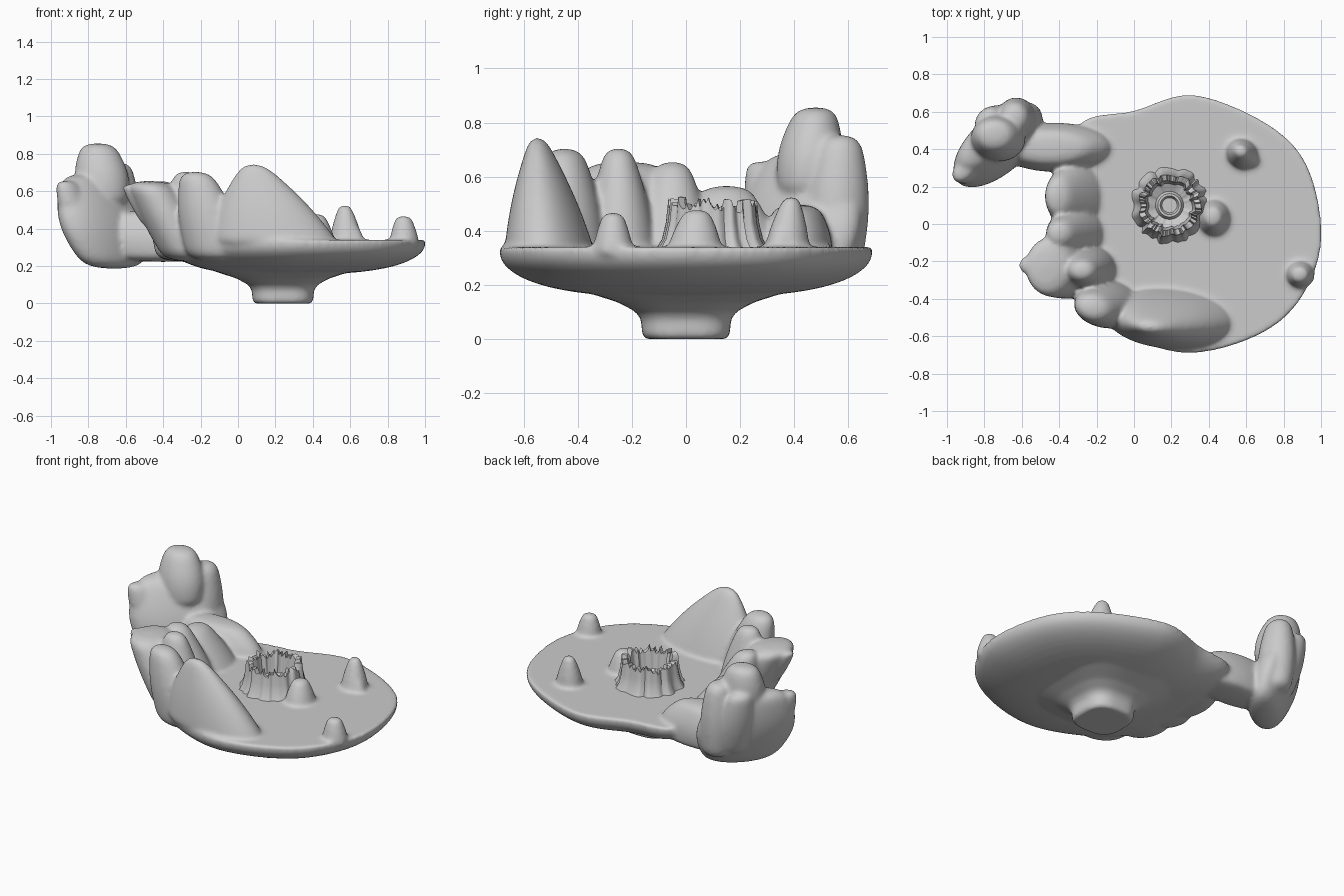
import bpy, bmesh, math, random
from mathutils import Vector, Matrix, noise

if "Cube" in bpy.data.objects:
    bpy.data.objects.remove(bpy.data.objects["Cube"])
random.seed(4)

def loft(name, rings):
    """Skin a stack of equal-length closed rings and cap both ends."""
    bm = bmesh.new()
    vs = [[bm.verts.new(p) for p in r] for r in rings]
    n = len(vs[0])
    for a, b in zip(vs, vs[1:]):
        for i in range(n):
            j = (i + 1) % n
            bm.faces.new((a[i], a[j], b[j], b[i]))
    bm.faces.new(vs[0][::-1])
    bm.faces.new(vs[-1])
    bmesh.ops.recalc_face_normals(bm, faces=bm.faces)
    me = bpy.data.meshes.new(name)
    bm.to_mesh(me)
    bm.free()
    ob = bpy.data.objects.new(name, me)
    bpy.context.collection.objects.link(ob)
    return ob

def circle(n):
    return [Vector((math.cos(math.tau * i / n), math.sin(math.tau * i / n), 0)) for i in range(n)]

def rock(name, foot, tip, rx, ry, taper=.25, bulge=.1, rot=0):
    """Leaning elliptical rock that swells, then narrows to its tip."""
    turn = Matrix.Rotation(math.radians(rot), 3, 'Z')
    rings = []
    for k in range(6):
        t = k / 5
        mid = Vector(foot).lerp(Vector(tip), t)
        w = 1 + (taper - 1) * t + bulge * math.sin(math.pi * t)
        rings.append([mid + turn @ Vector((p.x * rx * w, p.y * ry * w, 0)) for p in circle(14)])
    ob = loft(name, rings)
    ob.modifiers.new("round", 'SUBSURF').levels = 2
    return ob

# plate outline, counter-clockwise, filled in with a smooth spline
OUT = [Vector(p) for p in [(.99, -.17), (.95, .25), (.75, .51), (.33, .688), (0, .605), (-.3, .52),
                           (-.36, .1), (-.34, -.3), (-.12, -.545), (.3, -.69), (.77, -.53)]]

def outline(k=8):
    pts, m = [], len(OUT)
    for i in range(m):
        a, b, c, d = (OUT[(i + o) % m] for o in (-1, 0, 1, 2))
        for t in [q / k for q in range(k)]:
            pts.append(.5 * (2 * b + (c - a) * t + (2 * a - 5 * b + 4 * c - d) * t * t
                             + (3 * b - a - 3 * c + d) * t ** 3))
    return pts

# plate: flat top, superelliptic bowl underneath
C = Vector((.24, 0))
rings = []
for k in range(13):
    s = .3 + .7 * math.sin(math.pi / 2 * k / 12)
    z = .32 - .165 * math.sqrt(max(0, 1 - s ** 3))
    rings.append([((C + (p - C) * s).to_3d() + Vector((0, 0, z))) for p in outline()])
rings.append([p + Vector((0, 0, .02)) for p in rings[-1]])
plate = loft("island", rings)

# rounded-square foot flaring into the bowl
rings = []
for z, r in [(0, .15), (.015, .163), (.07, .165), (.1, .185), (.135, .25), (.17, .36)]:
    rings.append([Vector((.24, 0, z)) + p * r / (abs(p.x) ** 3 + abs(p.y) ** 3) ** (1 / 3) for p in circle(40)])
foot = loft("foot", rings)

# peaks along the left rim
parts = [foot]
parts.append(rock("front_peak", (.2, -.5, .28), (.08, -.55, .75), .38, .18, .15, .1, -5))
parts.append(rock("second_peak", (-.1, -.42, .22), (-.23, -.45, .71), .17, .13, .5, .2, -15))
parts.append(rock("leaning_spike", (-.25, -.22, .22), (-.48, -.23, .66), .14, .17, .9, .12))
parts.append(rock("spike_point", (-.4, -.22, .4), (-.57, -.22, .64), .1, .08, .6))
parts.append(rock("third_peak", (-.25, -.24, .3), (-.28, -.25, .71), .17, .14, .35))
parts.append(rock("fourth_peak", (-.27, -.05, .22), (-.41, -.05, .66), .17, .17, .35))
parts.append(rock("rim_ridge", (-.26, .14, .22), (-.42, .15, .57), .17, .24, .35))

# arm reaching out to the far slab and its knob
parts.append(rock("arm", (-.4, .41, .22), (-.46, .41, .5), .28, .12, .65, .3))
parts.append(rock("far_slab", (-.66, .4, .18), (-.8, .45, .7), .2, .09, .9, .6, 45))
parts.append(rock("slab_corner", (-.62, .55, .26), (-.64, .57, .76), .09, .1, .75, .35))
parts.append(rock("slab_back", (-.68, .5, .28), (-.79, .56, .72), .1, .08, .7, .35, 45))
parts.append(rock("slab_tip", (-.82, .33, .36), (-.92, .28, .66), .1, .07, .65, .25, 45))
parts.append(rock("knob", (-.71, .44, .52), (-.75, .48, .86), .12, .1, .7, .4))

# small stones on the plate and beside the crater
parts.append(rock("back_stone", (.58, .37, .3), (.57, .39, .53), .1, .09, .3, .1, -30))
parts.append(rock("back_stone_foot", (.63, .34, .3), (.61, .35, .42), .06, .05, .5))
parts.append(rock("side_stone", (.89, -.27, .3), (.885, -.27, .47), .085, .08, .45))
parts.append(rock("crater_stone", (.43, .03, .3), (.42, .04, .48), .1, .11, .4))

# merge into one smooth body
bpy.ops.object.select_all(action='DESELECT')
for ob in parts + [plate]:
    ob.select_set(True)
bpy.context.view_layer.objects.active = plate
bpy.ops.object.convert(target='MESH')
bpy.ops.object.join()
island = bpy.context.view_layer.objects.active
rm = island.modifiers.new("merge", 'REMESH')
rm.mode, rm.voxel_size = 'VOXEL', .012
sm = island.modifiers.new("soften", 'SMOOTH')
sm.factor, sm.iterations = .5, 10
bpy.ops.object.convert(target='MESH')

# hollow fluted crater with a ragged lip and a small inner ring
n = 120
jag = [.04 * random.random() for _ in range(n)]
rings = []
for r, z in [(.205, .33), (.182, .37), (.168, .43), (.16, .475), (.13, .473),
             (.115, .38), (.075, .36), (.062, .385), (.05, .385), (.04, .36)]:
    ring = []
    for i, p in enumerate(circle(n)):
        w = noise.noise(p * 3)
        flute = .05 * r * math.cos(11 * math.tau * i / n + 5 * w)
        rad = r + (r > .1) * (.012 * w + flute)
        ring.append((.19 + rad * p.x, .1 + rad * p.y, z + (z > .45) * (jag[i] + .03 * w)))
    rings.append(ring)
crater = loft("crater", rings)

for ob in (island, crater):
    bpy.ops.object.select_all(action='DESELECT')
    ob.select_set(True)
    bpy.context.view_layer.objects.active = ob
    bpy.ops.object.shade_smooth_by_angle(angle=math.radians(50))
